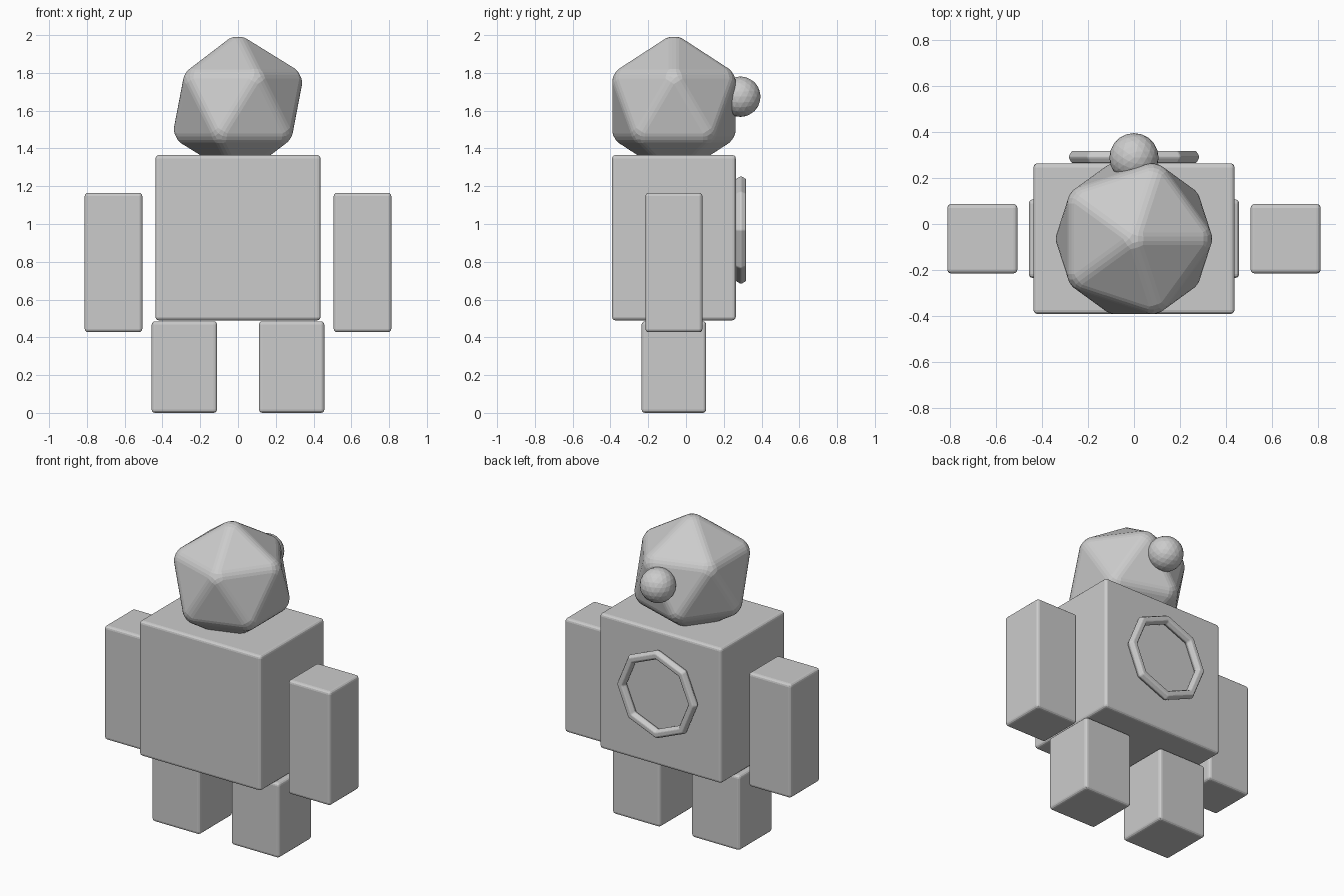
import bpy
import math

if "Cube" in bpy.data.objects:
    bpy.data.objects.remove(bpy.data.objects["Cube"])

grey = bpy.data.materials.new("plain_grey")
grey.diffuse_color = (0.6, 0.6, 0.6, 1)
grey.use_nodes = True
grey.node_tree.nodes["Principled BSDF"].inputs["Base Color"].default_value = grey.diffuse_color

CY = -0.064  # depth of the body's mid-plane


def finish(name, bevel, segments=3):
    """Name the active object, colour it and round its edges."""
    ob = bpy.context.object
    ob.name = name
    ob.data.materials.append(grey)
    if bevel:
        mod = ob.modifiers.new("rounded_edges", 'BEVEL')
        mod.width = bevel
        mod.segments = segments
        mod.limit_method = 'NONE'
    return ob


def block(name, x, z0, z1, width, depth):
    bpy.ops.mesh.primitive_cube_add(size=1, location=(x, CY, (z0 + z1) / 2))
    bpy.context.object.scale = (width, depth, z1 - z0)
    bpy.ops.object.transform_apply(location=False, rotation=False, scale=True)
    return finish(name, 0.018)


# Torso
block("torso", 0, 0.49, 1.365, 0.874, 0.655)

# Arms and legs, mirrored
for side, s in (("left", -1), ("right", 1)):
    block(side + "_arm", s * 0.659, 0.427, 1.165, 0.305, 0.302)
    block(side + "_leg", s * 0.284, 0.0, 0.485, 0.346, 0.342)

# Faceted head
bpy.ops.mesh.primitive_ico_sphere_add(subdivisions=1, radius=0.392,
                                      location=(0, CY, 1.625))
finish("head", 0.03)

# Ball on the back of the head
bpy.ops.mesh.primitive_ico_sphere_add(subdivisions=3, radius=0.107,
                                      location=(0, 0.288, 1.674))
finish("head_ball", 0)

# Octagonal ring on the back of the torso
bpy.ops.mesh.primitive_torus_add(major_segments=8, minor_segments=6,
                                 major_radius=0.256, minor_radius=0.031,
                                 location=(0, 0.291, 0.968),
                                 rotation=(math.pi / 2, 0, 0))
finish("back_ring", 0.006, 2)
